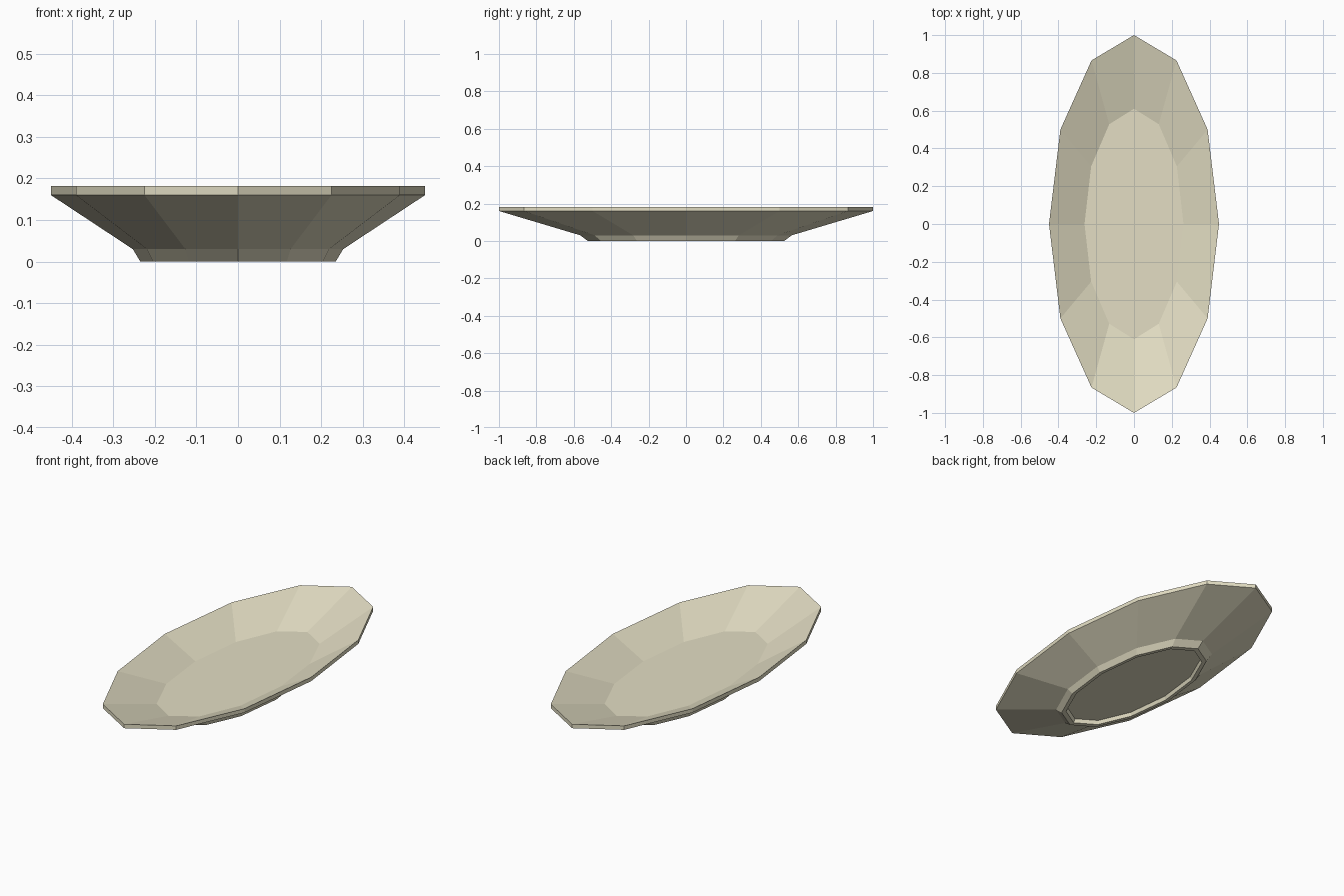
import bpy, bmesh, math

if "Cube" in bpy.data.objects:
    bpy.data.objects.remove(bpy.data.objects["Cube"])

SIDES = 12

# profile from underside centre ring to inner floor: (x radius, y radius, z)
PROFILE = [
    (0.21, 0.485, 0.02),   # recess ceiling
    (0.217, 0.495, 0.0),   # foot inner edge
    (0.235, 0.525, 0.0),   # foot outer edge
    (0.253, 0.565, 0.03),  # foot top
    (0.45, 1.0, 0.16),     # rim bottom
    (0.45, 1.0, 0.182),    # rim top
    (0.262, 0.61, 0.08),   # inner floor
]

bm = bmesh.new()
rings = []
for rx, ry, z in PROFILE:
    rings.append([bm.verts.new((rx * math.cos(2 * math.pi * i / SIDES),
                                ry * math.sin(2 * math.pi * i / SIDES), z))
                  for i in range(SIDES)])

# walls between neighbouring rings
for a, b in zip(rings, rings[1:]):
    for i in range(SIDES):
        j = (i + 1) % SIDES
        bm.faces.new((a[i], a[j], b[j], b[i]))

# recess ceiling and dish floor
bm.faces.new(rings[0][::-1])
bm.faces.new(rings[-1])
bmesh.ops.recalc_face_normals(bm, faces=bm.faces)

mesh = bpy.data.meshes.new("oval_dish")
bm.to_mesh(mesh)
bm.free()
dish = bpy.data.objects.new("oval_dish", mesh)
bpy.context.collection.objects.link(dish)

# pale stoneware
mat = bpy.data.materials.new("stoneware")
mat.diffuse_color = (0.77, 0.73, 0.55, 1)
mat.use_nodes = True
mat.node_tree.nodes["Principled BSDF"].inputs["Base Color"].default_value = mat.diffuse_color
mesh.materials.append(mat)
